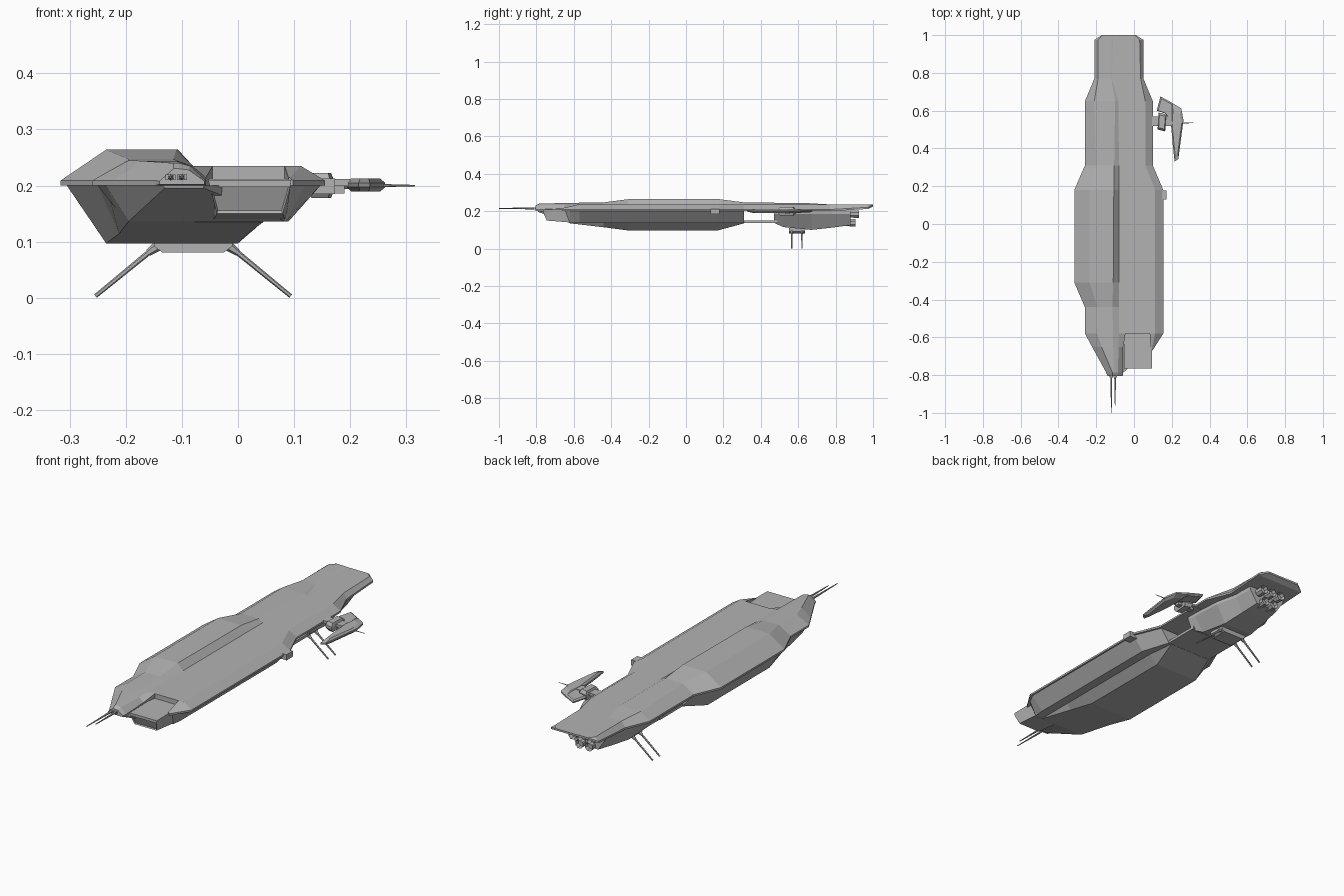
import bpy, bmesh, math
from mathutils import Vector

if "Cube" in bpy.data.objects:
    bpy.data.objects.remove(bpy.data.objects["Cube"], do_unlink=True)

grey = bpy.data.materials.new("hull_grey")
grey.use_nodes = True
colour = (0.45, 0.45, 0.45, 1)
grey.diffuse_color = colour
grey.node_tree.nodes["Principled BSDF"].inputs["Base Color"].default_value = colour
CX = -0.08  # centre line of the hull


def finish(name, bm):
    bmesh.ops.remove_doubles(bm, verts=bm.verts, dist=0.00005)
    bmesh.ops.recalc_face_normals(bm, faces=bm.faces)
    mesh = bpy.data.meshes.new(name)
    bm.to_mesh(mesh)
    bm.free()
    mesh.materials.append(grey)
    ob = bpy.data.objects.new(name, mesh)
    bpy.context.collection.objects.link(ob)
    return ob


def loft(name, rings):
    """Skin closed rings of 3D points and cap both ends."""
    bm = bmesh.new()
    rows = [[bm.verts.new(p) for p in ring] for ring in rings]
    n = len(rows[0])
    for a, b in zip(rows, rows[1:]):
        for i in range(n):
            j = (i + 1) % n
            bm.faces.new((a[i], a[j], b[j], b[i]))
    bm.faces.new(rows[0])
    bm.faces.new(rows[-1])
    return finish(name, bm)


def along_y(name, sections):
    """Loft of (y, [(x, z), ...]) sections."""
    return loft(name, [[(x, y, z) for x, z in pts] for y, pts in sections])


def box(name, x, y, z):
    return along_y(name, [(v, [(x[0], z[0]), (x[1], z[0]), (x[1], z[1]), (x[0], z[1])]) for v in y])


def rod(name, a, b, r1, r2, sides=6):
    a, b = Vector(a), Vector(b)
    q = (b - a).to_track_quat('Z', 'Y')
    circle = [(math.cos(t), math.sin(t), 0) for t in
              [math.tau * (i + 0.5) / sides for i in range(sides)]]
    return loft(name, [[p + q @ (Vector(c) * r) for c in circle] for p, r in ((a, r1), (b, r2))])


def slab(name, outline, z0, z1, shrink):
    """Flat plate with sloping upper and lower edges."""
    mid = sum((Vector(p) for p in outline), Vector((0, 0))) / len(outline)
    rings = []
    for z, s in ((z0, shrink), ((z0 * 2 + z1) / 3, 1), ((z0 + z1 * 2) / 3, 1), (z1, shrink)):
        rings.append([(*(mid + (Vector(p) - mid) * s), z) for p in outline])
    return loft(name, rings)


# Upper hull: y, rim z, left rim, shoulder, ridge z, ridge, ridge foot, deck edge, right rim
DECK = 0.235
upper = [
    (1.0, .226, -.17, -.165, .236, -.12, -.11, .005, .01),
    (.975, .212, -.21, -.19, .236, -.12, -.11, .03, .05),
    (.77, .2, -.21, -.19, .236, -.12, -.118, .035, .05),
    (.65, .2, -.26, -.21, .243, -.1, -.082, .06, .1),
    (.31, .2, -.26, -.2, .247, -.105, -.08, .06, .1),
    (.18, .2, -.316, -.235, .264, -.107, -.08, .112, .155),
    (-.31, .2, -.316, -.235, .264, -.11, -.08, .112, .155),
    (-.44, .2, -.26, -.195, .247, -.115, -.08, .112, .155),
    (-.58, .2, -.26, -.195, .245, -.11, -.08, .112, .155),
]
along_y("upper_hull", [
    (y, [(xo, zb), (xo, zb + .009), (xs, zt), (xr, zt), (xf, DECK), (xd, DECK),
         (xe, zb + .009), (xe, zb)])
    for y, zb, xo, xs, zt, xr, xf, xd, xe in upper])

# Raised nose on the right of the bow, beside the hangar notch
along_y("bow_nose", [
    (-.58, [(-.26, .2), (-.26, .209), (-.195, .245), (-.11, .245), (-.08, DECK), (-.045, DECK), (-.045, .2)]),
    (-.65, [(-.222, .2), (-.222, .209), (-.172, .244), (-.11, .244), (-.082, DECK), (-.057, .215), (-.057, .2)]),
    (-.785, [(-.148, .2), (-.148, .209), (-.115, .24), (-.105, .24), (-.085, DECK), (-.057, .209), (-.057, .2)]),
    (-.805, [(-.14, .202), (-.14, .208), (-.115, .23), (-.105, .23), (-.088, .228), (-.06, .208), (-.06, .202)]),
])

# Cheek on the other side of the notch
along_y("bow_cheek", [
    (-.58, [(.083, .2), (.083, DECK), (.112, DECK), (.155, .209), (.155, .2)]),
    (-.67, [(.09, .2), (.09, .214), (.093, .214), (.098, .209), (.098, .2)]),
])

# Lower hull
along_y("lower_hull", [
    (-.79, [(-.135, .2), (-.13, .196), (-.062, .196), (-.06, .2)]),
    (-.62, [(-.235, .2), (-.195, .136), (.085, .136), (.12, .2)]),
    (-.57, [(-.25, .2), (-.2, .136), (.09, .136), (.147, .2)]),
    (.17, [(-.25, .2), (-.2, .136), (.09, .136), (.147, .2)]),
    (.31, [(-.25, .2), (-.2, .136), (.045, .136), (.09, .2)]),
])
along_y("keel", [
    (-.62, [(-.235, .2), (-.195, .136), (.045, .135), (.045, .15)]),
    (-.44, [(-.25, .2), (-.212, .114), (.017, .114), (.045, .136)]),
    (-.31, [(-.305, .2), (-.235, .097), (0, .097), (.045, .136)]),
    (.17, [(-.305, .2), (-.235, .097), (0, .097), (.045, .136)]),
    (.31, [(-.25, .2), (-.2, .135), (.03, .135), (.045, .15)]),
])

# Hangar with a recessed mouth
hangar = along_y("hangar", [
    (-.765, [(-.053, .21), (.095, .21), (.093, .197), (-.05, .197)]),
    (-.745, [(-.053, .21), (.095, .21), (.08, .15), (-.038, .15)]),
    (-.575, [(-.053, .212), (.095, .212), (.085, .136), (-.045, .136)]),
])
bm = bmesh.new()
bm.from_mesh(hangar.data)
bm.faces.ensure_lookup_table()
mouth = [f for f in bm.faces if f.normal.y < -.3 and f.calc_center_median().z < .19]
bmesh.ops.inset_region(bm, faces=mouth, thickness=.004, depth=-.006)
bm.to_mesh(hangar.data)
bm.free()

# Bow guns
for x, tip in ((-.12, -1.0), (-.1, -.96)):
    rod("gun_barrel", (x, -.79, .215), (x, tip, .215), .006, .002)
    box("gun_port", (x - .009, x + .009), (-.812, -.79), (.21, .22))

# Open gap behind the keel, bridged by a low beam
box("gap_beam", (-.2, .045), (.3, .49), (.136, .149))

# Engine section
along_y("engine_section", [
    (y, [(CX - a, .203), (CX - a, .185), (CX - b, z), (CX + b, z), (CX + a, .185), (CX + a, .203)])
    for y, a, b, z in ((.47, .14, .12, .138), (.52, .14, .09, .115), (.67, .13, .08, .1),
                       (.78, .105, .07, .112), (.88, .1, .06, .125))])
for dx, z, back in ((-.05, .184, .925), (0, .184, .925), (.05, .184, .925),
                    (-.026, .138, .905), (.026, .138, .905)):
    nozzle = rod("engine_nozzle", (CX + dx, .84, z), (CX + dx, back, z), .018, .022, 8)
    bm = bmesh.new()
    bm.from_mesh(nozzle.data)
    end = [f for f in bm.faces if f.normal.y > .9]
    bmesh.ops.inset_region(bm, faces=end, thickness=.004, depth=-.02)
    bm.to_mesh(nozzle.data)
    bm.free()

# Belly mast mount with two pairs of splayed masts
along_y("mast_mount", [
    (y, [(CX - .07, .11), (CX - .07, .092), (CX - .055, .081), (CX + .055, .081),
         (CX + .07, .092), (CX + .07, .11)]) for y in (.55, .635)])
for side in (-1, 1):
    for y in (.566, .62):
        rod("mast_root", (CX + side * .055, y, .098), (CX + side * .08, y, .08), .011, .006)
        rod("mast", (CX + side * .07, y, .088), (CX + side * .174, y, .003), .005, .0038)

# Outrigger on the left flank
box("outrigger_arm", (.06, .2), (.52, .568), (.199, .212))
box("outrigger_strut", (.1, .19), (.53, .555), (.186, .2))
slab("outrigger_pod", [(.125, .5), (.165, .49), (.172, .58), (.13, .59)], .178, .222, .75)
slab("outrigger_fin", [(.14, .675), (.205, .64), (.21, .55), (.185, .56), (.165, .585), (.12, .6)],
     .194, .21, .85)
slab("outrigger_blade", [(.2, .642), (.25, .612), (.262, .55), (.246, .43), (.235, .345),
                         (.215, .33), (.205, .42), (.194, .55)], .189, .213, .75)
rod("outrigger_aerial", (.25, .535, .2), (.315, .535, .2), .003, .0012)

# Small flank sensor
box("flank_sensor", (.13, .173), (.13, .178), (.185, .213))
